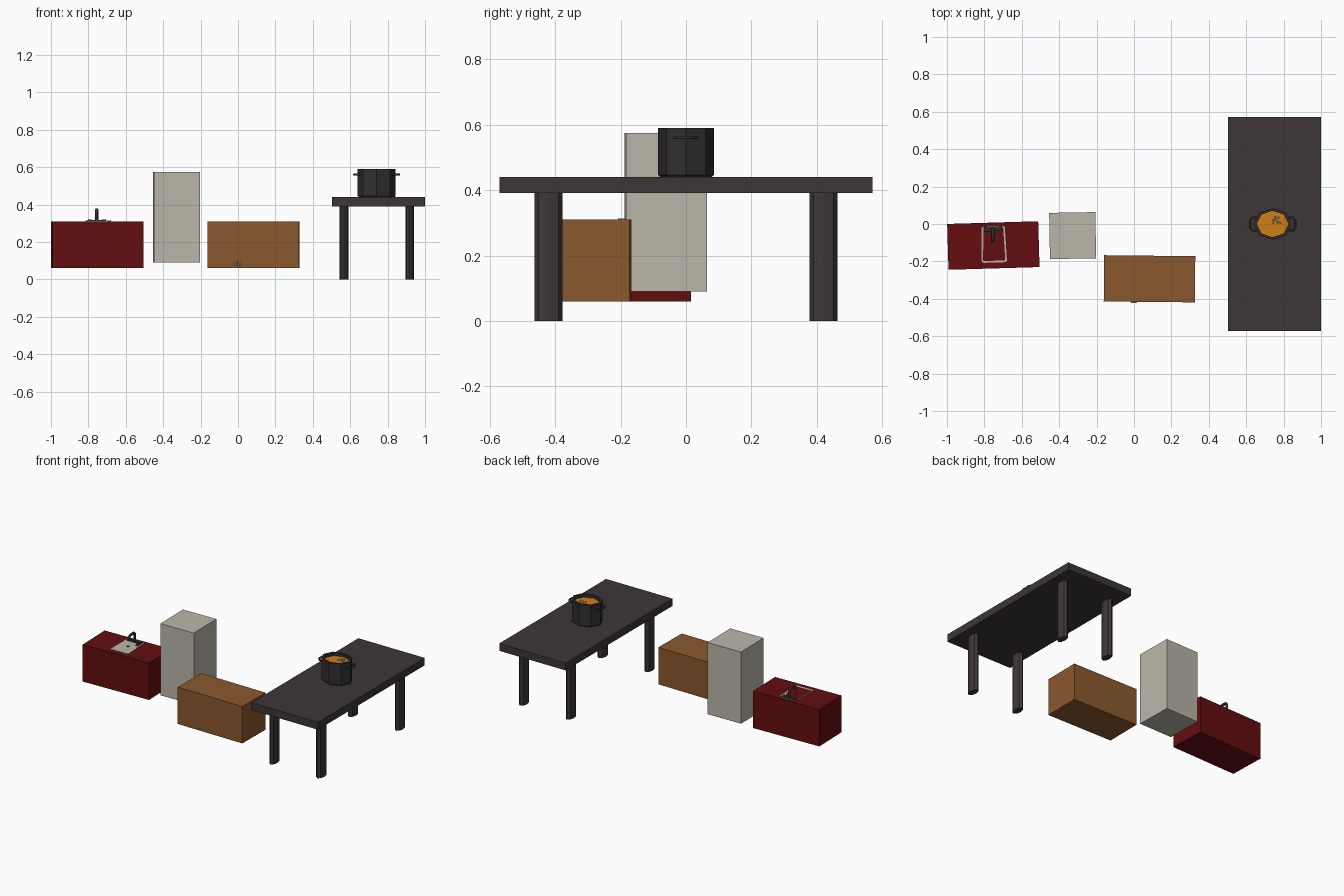
import bpy, bmesh, math, random
from mathutils import Matrix, Vector

if "Cube" in bpy.data.objects:
    bpy.data.objects.remove(bpy.data.objects["Cube"])

random.seed(4)


def mat(name, rgb):
    m = bpy.data.materials.new(name)
    m.diffuse_color = (*rgb, 1)
    m.use_nodes = True
    m.node_tree.nodes["Principled BSDF"].inputs["Base Color"].default_value = m.diffuse_color
    return m


RED = mat("dark red", (0.125, 0.004, 0.005))
WOOD = mat("warm wood", (0.255, 0.098, 0.027))
WHITE = mat("off white", (0.50, 0.47, 0.40))
TABLE = mat("dark wood", (0.047, 0.037, 0.037))
IRON = mat("black iron", (0.030, 0.027, 0.027))
SOUP = mat("orange soup", (0.62, 0.21, 0.008))
PALE = mat("pale garnish", (0.62, 0.58, 0.50))


def finish(name, bm, material, loc=(0, 0, 0), angle=0):
    bmesh.ops.recalc_face_normals(bm, faces=bm.faces[:])
    me = bpy.data.meshes.new(name)
    bm.to_mesh(me)
    bm.free()
    me.materials.append(material)
    ob = bpy.data.objects.new(name, me)
    ob.location = loc
    ob.rotation_euler.z = math.radians(angle)
    bpy.context.collection.objects.link(ob)
    return ob


def box(name, center, size, material, angle=0):
    bm = bmesh.new()
    bmesh.ops.create_cube(bm, size=1, matrix=Matrix.Diagonal((*size, 1)))
    return finish(name, bm, material, center, angle)


def prism(name, loc, rx, ry, height, material, sides=8, turn=0):
    bm = bmesh.new()
    bmesh.ops.create_cone(bm, cap_ends=True, segments=sides, radius1=1, radius2=1, depth=1,
                          matrix=Matrix.Diagonal((rx, ry, height, 1)) @ Matrix.Rotation(turn, 4, 'Z'))
    return finish(name, bm, material, loc)


def lathe(name, rings, material, loc, sides=8, sx=1.0):
    """Closed loop of (radius, z) rings turned about z."""
    bm = bmesh.new()
    loops = [[bm.verts.new((sx * r * math.cos(2 * math.pi * i / sides),
                            r * math.sin(2 * math.pi * i / sides), z))
              for i in range(sides)] for r, z in rings]
    for a, b in zip(loops, loops[1:]):
        for i in range(sides):
            j = (i + 1) % sides
            bm.faces.new((a[i], a[j], b[j], b[i]))
    bm.faces.new(loops[0])
    bm.faces.new(loops[-1])
    return finish(name, bm, material, loc)


def tube(name, pts, radius, material, loc=(0, 0, 0)):
    """Low-poly bar following points."""
    cu = bpy.data.curves.new(name, 'CURVE')
    cu.dimensions = '3D'
    cu.bevel_depth = radius
    cu.bevel_resolution = 1
    cu.use_fill_caps = True
    s = cu.splines.new('POLY')
    s.points.add(len(pts) - 1)
    for p, c in zip(s.points, pts):
        p.co = (*c, 1)
    cu.materials.append(material)
    ob = bpy.data.objects.new(name, cu)
    ob.location = loc
    bpy.context.collection.objects.link(ob)
    return ob


def clump(name, loc, spread, count, size, material):
    bm = bmesh.new()
    for _ in range(count):
        off = Vector([random.uniform(-s, s) for s in spread])
        bmesh.ops.create_icosphere(bm, subdivisions=1, radius=size, matrix=Matrix.Translation(off))
    return finish(name, bm, material, loc)


# Cabinets
box("sink_cabinet", (-0.752, -0.115, 0.185), (0.487, 0.245, 0.25), RED, 1.7)
box("fridge", (-0.328, -0.062, 0.333), (0.247, 0.247, 0.485), WHITE, 1)
box("counter_cabinet", (0.083, -0.293, 0.185), (0.487, 0.247, 0.25), WOOD, -0.6)
clump("counter_garnish", (-0.002, -0.415, 0.084), (0.016, 0.002, 0.01), 14, 0.006, PALE)

# Sink basin: slightly tapered plate with an inset floor
bm = bmesh.new()
outline = [(-0.068, -0.095), (-0.058, -0.103), (0.058, -0.103), (0.068, -0.095),
           (0.062, 0.085), (0.052, 0.092), (-0.052, 0.092), (-0.062, 0.085)]
base = bm.faces.new([bm.verts.new((x, y, 0)) for x, y in outline])
top = bmesh.ops.extrude_face_region(bm, geom=[base])["geom"]
bmesh.ops.translate(bm, verts=[g for g in top if isinstance(g, bmesh.types.BMVert)], vec=(0, 0, 0.006))
floor = [g for g in top if isinstance(g, bmesh.types.BMFace)]
bmesh.ops.inset_region(bm, faces=floor, thickness=0.01)
bmesh.ops.translate(bm, verts=list(floor[0].verts), vec=(0, 0, -0.004))
finish("sink_basin", bm, WHITE, (-0.75, -0.103, 0.308), 1.7)
prism("sink_drain", (-0.75, -0.105, 0.311), 0.009, 0.009, 0.002, IRON)

# Faucet
box("faucet_base", (-0.754, -0.026, 0.314), (0.098, 0.026, 0.01), IRON, 1.7)
tube("faucet_spout", [(0, 0, 0), (0, 0, 0.05), (0, -0.013, 0.061), (0, -0.045, 0.061),
                      (0, -0.066, 0.052), (0, -0.068, 0.038)], 0.009, IRON, (-0.755, -0.024, 0.312))
for s in (-1, 1):
    prism("faucet_tap", (-0.754 + s * 0.038, -0.026, 0.317), 0.01, 0.01, 0.008, IRON)

# Table
box("table_top", (0.75, 0, 0.416), (0.497, 1.142, 0.05), TABLE)
for x in (0.567, 0.918):
    for y in (-0.421, 0.421):
        prism("table_leg", (x, y, 0.196), 0.0235, 0.043, 0.392, TABLE)

# Pot, open on top, with soup inside
POT = (0.741, 0.0, 0.441)
lathe("pot", [(0.08, 0), (0.085, 0.006), (0.085, 0.149), (0.071, 0.149), (0.071, 0.02)],
      IRON, POT, 8, 1.2)
prism("soup", (POT[0], 0, 0.55), 0.0865, 0.0715, 0.04, SOUP)
clump("soup_garnish", (0.763, 0.018, 0.571), (0.022, 0.02, 0.002), 16, 0.005, PALE)
for s in (-1, 1):
    pts = [(s * 0.085, -0.034, 0), (s * 0.108, -0.034, 0), (s * 0.121, -0.018, 0),
           (s * 0.121, 0.018, 0), (s * 0.108, 0.034, 0), (s * 0.085, 0.034, 0)]
    tube("pot_handle", pts, 0.006, IRON, (POT[0], 0, 0.561))
